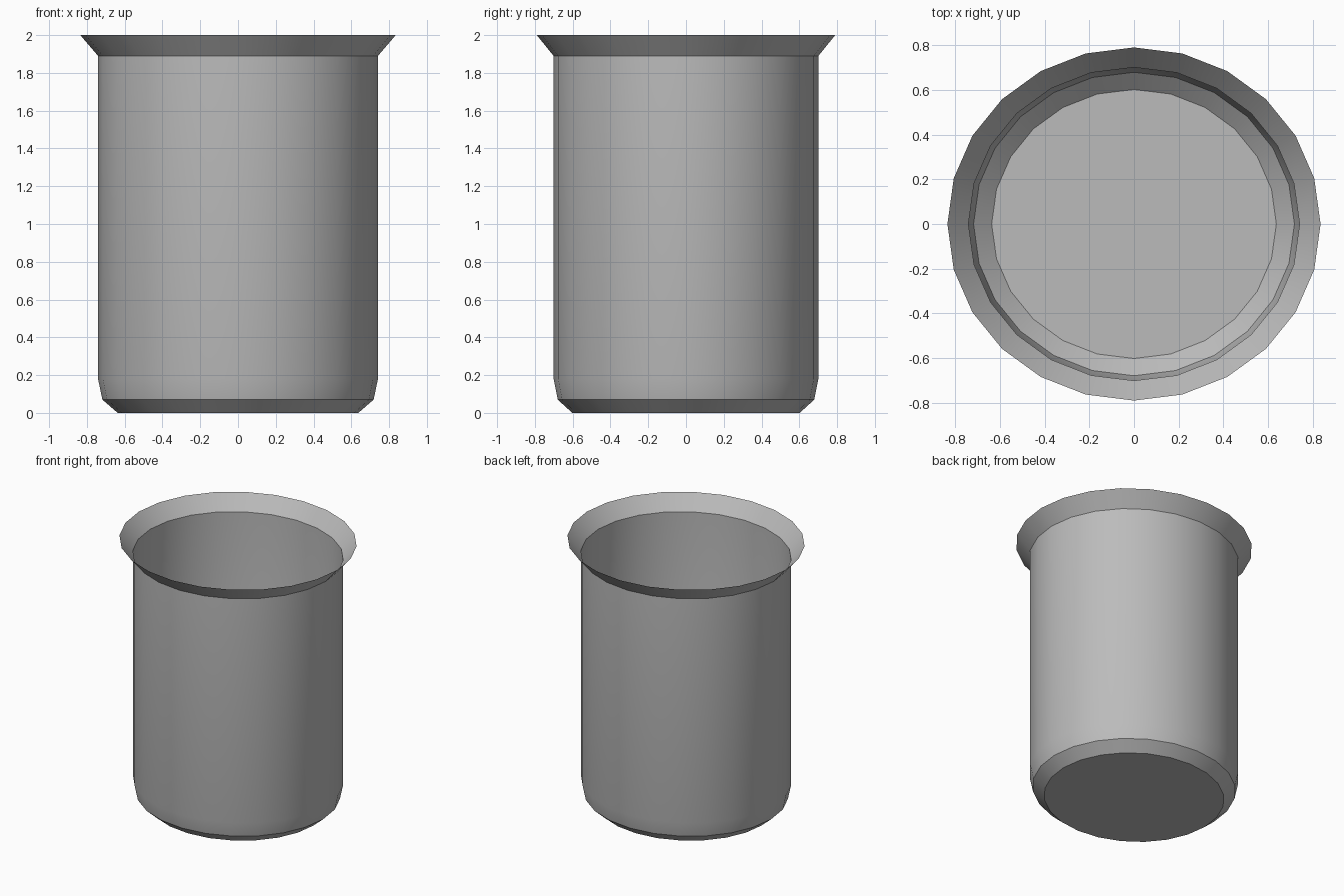
import bpy, bmesh, math

if "Cube" in bpy.data.objects:
    bpy.data.objects.remove(bpy.data.objects["Cube"])

SIDES = 24
# (x radius, y radius, height) from base to flared lip
PROFILE = [(0.637, 0.602, 0.0), (0.718, 0.679, 0.07), (0.741, 0.701, 0.18),
           (0.741, 0.701, 1.89), (0.835, 0.79, 2.0)]

mat = bpy.data.materials.new("light grey")
mat.diffuse_color = (0.5, 0.5, 0.5, 1)
mat.use_nodes = True
mat.node_tree.nodes["Principled BSDF"].inputs["Base Color"].default_value = mat.diffuse_color

# open thin-walled cup: rings joined by quads, with a flat floor
bm = bmesh.new()
rings = []
for rx, ry, z in PROFILE:
    rings.append([bm.verts.new((rx * math.cos(2 * math.pi * i / SIDES),
                                ry * math.sin(2 * math.pi * i / SIDES), z))
                  for i in range(SIDES)])
for lo, hi in zip(rings, rings[1:]):
    for i in range(SIDES):
        j = (i + 1) % SIDES
        bm.faces.new((lo[i], lo[j], hi[j], hi[i]))
bm.faces.new(rings[0][::-1])

mesh = bpy.data.meshes.new("cup")
bm.to_mesh(mesh)
bm.free()
mesh.materials.append(mat)
cup = bpy.data.objects.new("cup", mesh)
bpy.context.collection.objects.link(cup)

# smooth walls, crisp creases at lip and base
bpy.context.view_layer.objects.active = cup
cup.select_set(True)
bpy.ops.object.shade_smooth_by_angle(angle=math.radians(30))
